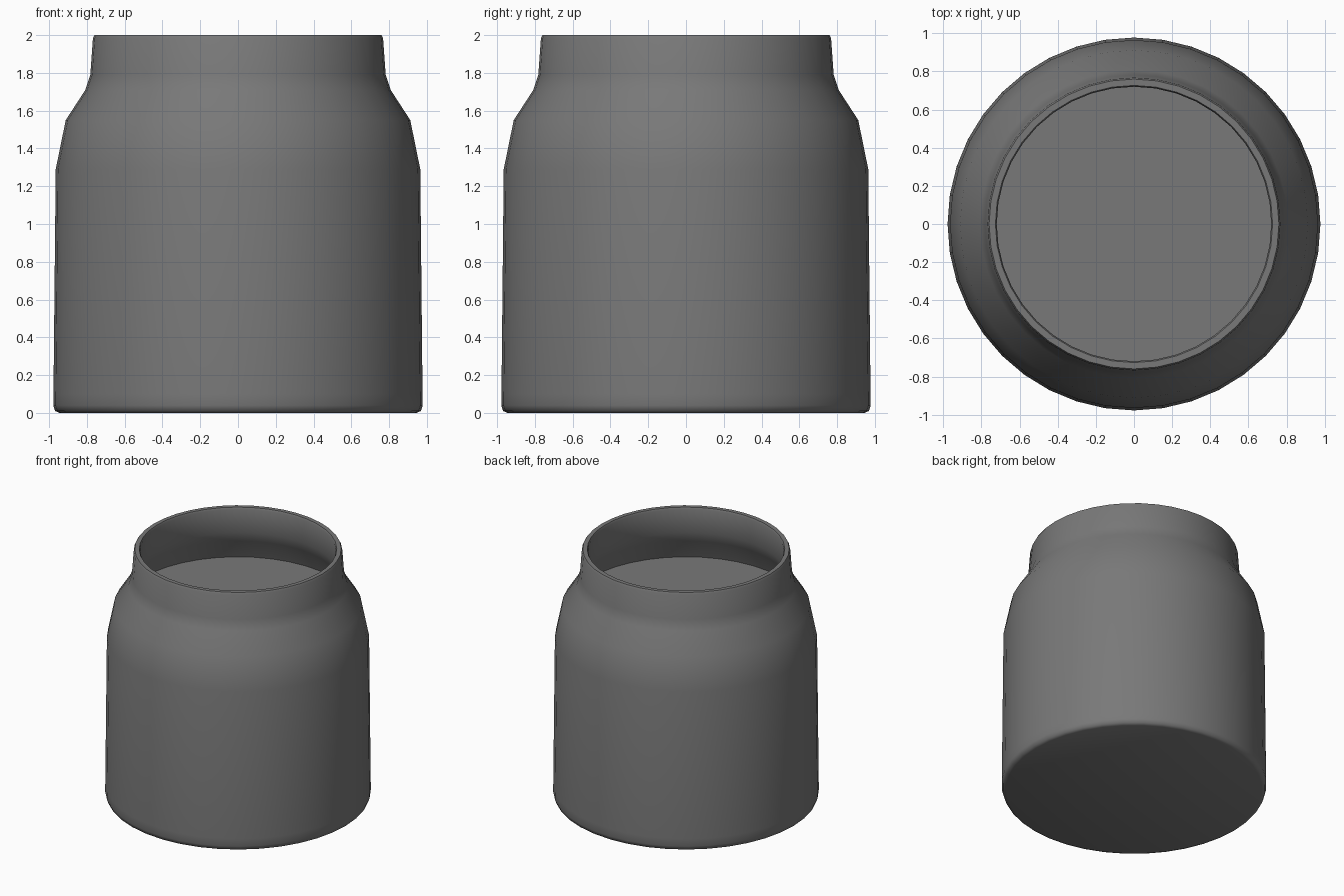
import bpy, bmesh, math

if "Cube" in bpy.data.objects:
    bpy.data.objects.remove(bpy.data.objects["Cube"])

SEGMENTS = 40

# Dark grey for the whole jar
dark_grey = bpy.data.materials.new("dark_grey")
dark_grey.diffuse_color = (0.19, 0.19, 0.19, 1)
dark_grey.use_nodes = True
dark_grey.node_tree.nodes["Principled BSDF"].inputs["Base Color"].default_value = dark_grey.diffuse_color


def lathe(name, profile):
    """Spin an (r, z) profile around z; points with r = 0 become poles."""
    bm = bmesh.new()
    verts = [bm.verts.new((r, 0, z)) for r, z in profile]
    edges = [bm.edges.new(pair) for pair in zip(verts, verts[1:])]
    bmesh.ops.spin(bm, geom=verts + edges, cent=(0, 0, 0), axis=(0, 0, 1),
                   angle=math.tau, steps=SEGMENTS, use_duplicate=False)
    bmesh.ops.remove_doubles(bm, verts=bm.verts, dist=0.0005)
    bmesh.ops.recalc_face_normals(bm, faces=bm.faces)
    mesh = bpy.data.meshes.new(name)
    bm.to_mesh(mesh)
    bm.free()
    mesh.materials.append(dark_grey)
    obj = bpy.data.objects.new(name, mesh)
    bpy.context.collection.objects.link(obj)
    bpy.ops.object.select_all(action='DESELECT')
    obj.select_set(True)
    bpy.context.view_layer.objects.active = obj
    bpy.ops.object.shade_smooth_by_angle(angle=math.radians(50))
    return obj


# Jar: outside wall up to the rim, then back down the inside wall
lathe("jar", [
    (0, 0), (0.945, 0), (0.968, 0.01), (0.978, 0.04), (0.977, 0.1),
    (0.965, 1.29), (0.912, 1.55), (0.808, 1.71), (0.782, 1.79),
    (0.768, 1.985), (0.76, 2.0), (0.727, 2.0), (0.72, 1.985),
    (0.732, 1.79), (0.76, 1.71), (0.862, 1.55), (0.915, 1.29),
    (0.927, 0.1), (0.91, 0.06), (0, 0.06),
])

# Contents: solid fill with a flat top at shoulder height
lathe("contents", [
    (0, 0.07), (0.905, 0.07), (0.92, 0.1), (0.908, 1.29), (0.859, 1.535), (0, 1.535),
])
